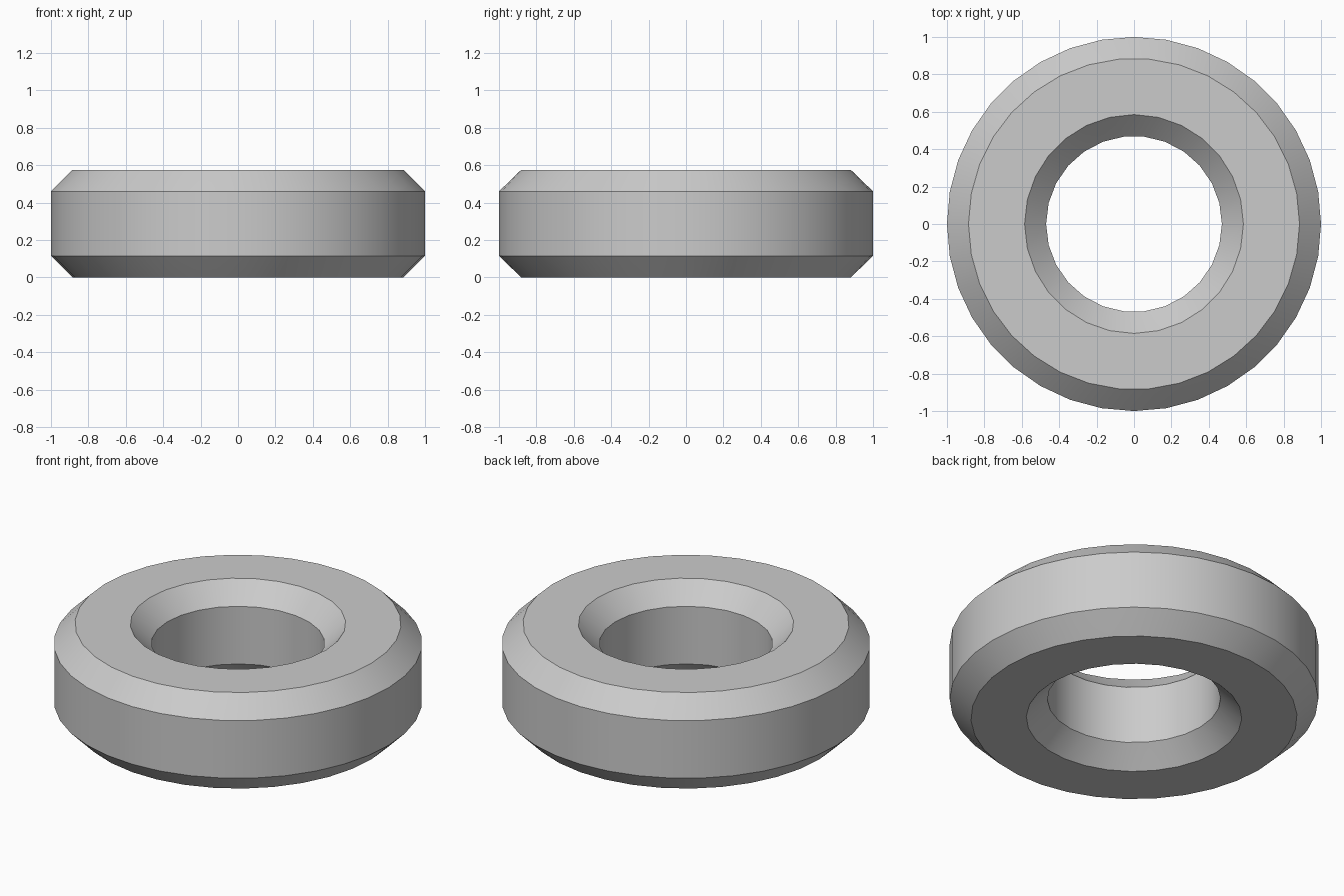
import bpy
import bmesh
from math import cos, sin, tau, radians

if "Cube" in bpy.data.objects:
    bpy.data.objects.remove(bpy.data.objects["Cube"], do_unlink=True)

# Main dimensions
HEIGHT = 0.575
CHAMFER = 0.115
OUTER, BORE = 1.0, 0.47

# Radius and side count of each circular edge
rim = (OUTER, 36)
rim_chamfer = (OUTER - CHAMFER, 34)
bore_chamfer = (BORE + CHAMFER, 28)
bore = (BORE, 26)

# Closed cross-section, from the lower rim up, over the top and down the bore
LOW, HIGH = CHAMFER, HEIGHT - CHAMFER
section = [
    (rim, LOW), (rim, HIGH), (rim_chamfer, HEIGHT), (bore_chamfer, HEIGHT),
    (bore, HIGH), (bore, LOW), (bore_chamfer, 0), (rim_chamfer, 0),
]


def add_ring(bm, edge, z):
    radius, sides = edge
    return [bm.verts.new((radius * cos(tau * i / sides),
                          radius * sin(tau * i / sides), z))
            for i in range(sides)]


def bridge(bm, a, b):
    """Join two rings, using triangles where their side counts differ."""
    na, nb = len(a), len(b)
    if na == nb:
        for i in range(na):
            j = (i + 1) % na
            bm.faces.new((a[i], a[j], b[j], b[i]))
        return
    i = j = 0
    while i < na or j < nb:
        va, vb = a[i % na], b[j % nb]
        if j == nb or (i < na and (i + 1) / na <= (j + 1) / nb):
            i += 1
            bm.faces.new((va, a[i % na], vb))
        else:
            j += 1
            bm.faces.new((va, b[j % nb], vb))


# Chamfered ring body
bm = bmesh.new()
rings = [add_ring(bm, edge, z) for edge, z in section]
for k, ring in enumerate(rings):
    bridge(bm, ring, rings[(k + 1) % len(rings)])
bmesh.ops.recalc_face_normals(bm, faces=bm.faces[:])
mesh = bpy.data.meshes.new("chamfered_ring")
bm.to_mesh(mesh)
bm.free()
body = bpy.data.objects.new("chamfered_ring", mesh)
bpy.context.collection.objects.link(body)

# Plain grey finish
colour = (0.6, 0.6, 0.6, 1.0)
grey = bpy.data.materials.new("light grey")
grey.use_nodes = True
grey.diffuse_color = colour
for node in grey.node_tree.nodes:
    if node.type == "BSDF_PRINCIPLED":
        node.inputs["Base Color"].default_value = colour
mesh.materials.append(grey)

# Smooth round walls with crisp chamfer edges
bpy.ops.object.select_all(action="DESELECT")
body.select_set(True)
bpy.context.view_layer.objects.active = body
bpy.ops.object.shade_smooth_by_angle(angle=radians(30))
